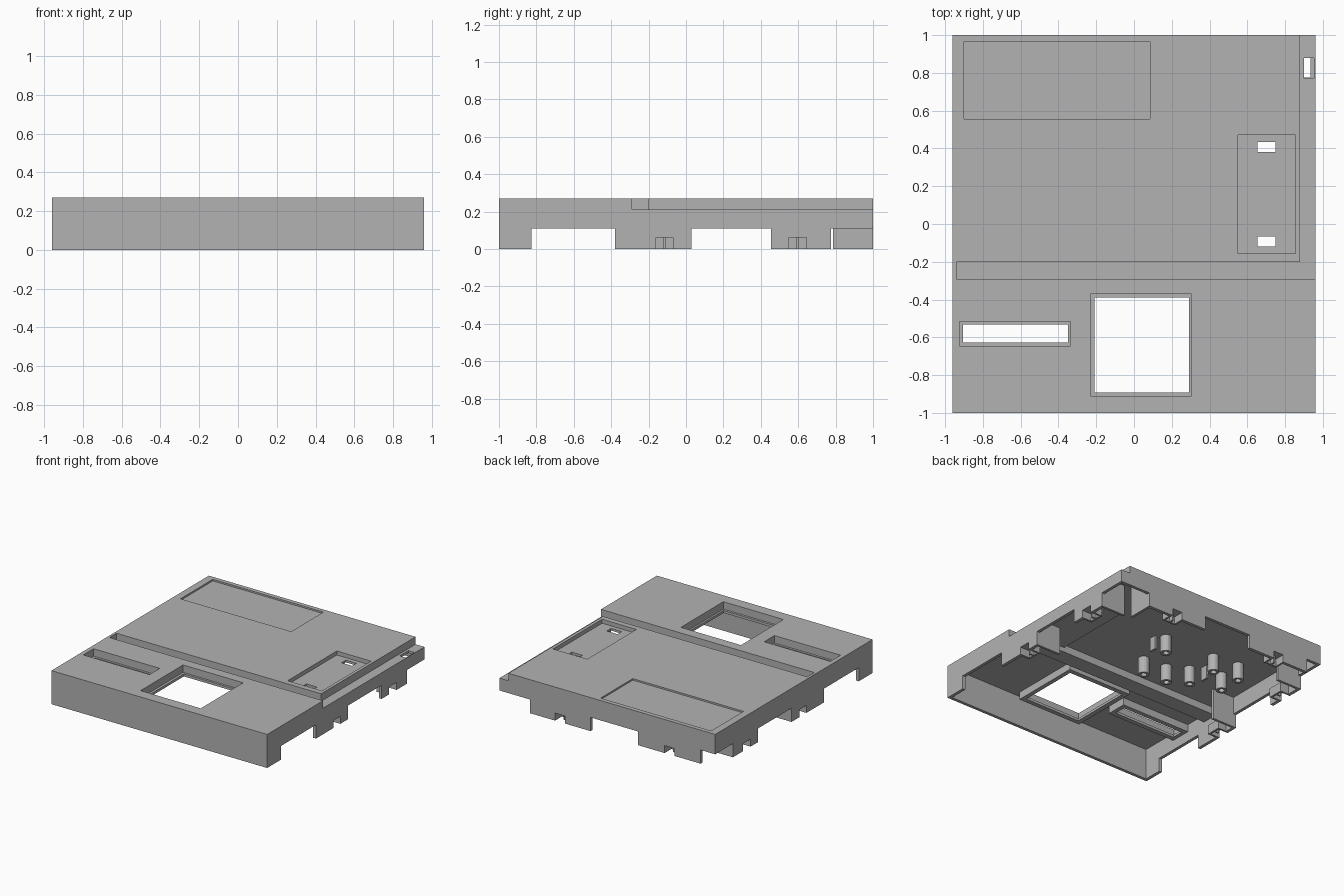
import bpy

scene = bpy.context.scene
old = bpy.data.objects.get("Cube")
if old:
    bpy.data.objects.remove(old, do_unlink=True)

grey = bpy.data.materials.new("plain grey")
grey.use_nodes = True
grey.diffuse_color = (0.45, 0.45, 0.45, 1)
grey.node_tree.nodes["Principled BSDF"].inputs["Base Color"].default_value = (0.45, 0.45, 0.45, 1)


def box(name, x, y, z):
    """Box from (low, high) ranges."""
    bpy.ops.mesh.primitive_cube_add(size=1)
    ob = bpy.context.object
    ob.name = name
    for v in ob.data.vertices:
        v.co = [r[0] if c < 0 else r[1] for c, r in zip(v.co, (x, y, z))]
    ob.data.materials.append(grey)
    return ob


def tube(name, x, y, radius, z):
    bpy.ops.mesh.primitive_cylinder_add(vertices=20, radius=radius, depth=z[1] - z[0],
                                        location=(x, y, sum(z) / 2))
    ob = bpy.context.object
    ob.name = name
    ob.data.materials.append(grey)
    return ob


def combine(target, tool, operation):
    mod = target.modifiers.new("combine", 'BOOLEAN')
    mod.operation = operation
    mod.solver = 'EXACT'
    mod.object = tool
    bpy.context.view_layer.update()
    bpy.context.view_layer.objects.active = target
    bpy.ops.object.modifier_apply(modifier=mod.name)
    bpy.data.objects.remove(tool, do_unlink=True)


def cut(target, x, y, z):
    combine(target, box("cutter", x, y, z), 'DIFFERENCE')


def add(target, x, y, z):
    combine(target, box("addition", x, y, z), 'UNION')


THROUGH = (-0.2, 0.5)
GAP = (-0.2, 0.11)
WALL = 0.025

# Recessed windows: outer rim and rim widths
windows = [((-0.23, 0.305), (-0.91, -0.37)), ((-0.925, -0.335), (-0.645, -0.515))]

# Hollow inside, leaving material under the groove, ledge, windows and pocket
cavity = box("cavity", (-0.96 + WALL, 0.96 - WALL), (-1 + WALL, 1 - WALL), (-0.2, 0.25))
cut(cavity, (-1.1, 1.1), (-0.31, -0.18), (0.19, 0.5))
cut(cavity, (0.86, 1.1), (-0.25, 1.1), (0.19, 0.5))
cut(cavity, (0.53, 0.9), (-0.17, 0.49), (0.22, 0.5))
for (x0, x1), (y0, y1) in windows:
    cut(cavity, (x0 - 0.02, x1 + 0.02), (y0 - 0.02, y1 + 0.02), (0.19, 0.5))

shell = box("cover_shell", (-0.96, 0.96), (-1, 1), (0, 0.27))
combine(shell, cavity, 'DIFFERENCE')

# Gaps between the legs: sides, back corners, back middle
for y in [(-0.825, -0.38), (0.03, 0.455)]:
    cut(shell, (-1.1, 1.1), y, GAP)
cut(shell, (0.69, 1.1), (0.775, 1.1), GAP)
cut(shell, (-1.1, -0.83), (0.775, 1.1), GAP)
cut(shell, (-0.275, 0.15), (0.9, 1.1), GAP)

# Clip notches through the legs
side_clips = [(-0.16, -0.07), (0.55, 0.645)]
back_clips = [(0.375, 0.465), (-0.6, -0.51)]
for y in side_clips:
    cut(shell, (-1.1, -0.9), y, (-0.2, 0.06))
    cut(shell, (0.9, 1.1), y, (-0.2, 0.06))
for x in back_clips:
    cut(shell, x, (0.94, 1.1), (-0.2, 0.06))


def span(side, a, b):
    return tuple(sorted((side * a, side * b)))


# Clip brackets behind the notches: back plate, roof, cheeks and a middle rib
def clip_parts(lo, hi):
    mid = (lo + hi) / 2
    return [((lo - 0.015, hi + 0.015), 0.10, 0.085, (0, 0.075)),
            ((lo - 0.015, hi + 0.015), 0.10, 0.01, (0.06, 0.075)),
            ((lo - 0.015, lo), 0.10, 0.01, (0, 0.075)),
            ((hi, hi + 0.015), 0.10, 0.01, (0, 0.075)),
            ((mid - 0.006, mid + 0.006), 0.10, 0.05, (0, 0.075))]


for clip in side_clips:
    for along, deep, near, z in clip_parts(*clip):
        for side in (-1, 1):
            add(shell, span(side, 0.96 - deep, 0.96 - near), along, z)
for clip in back_clips:
    for along, deep, near, z in clip_parts(*clip):
        add(shell, along, (1 - deep, 1 - near), z)

# Stiffening ribs at the leg ends
for side in (-1, 1):
    for y in (0.03, 0.775):
        add(shell, span(side, 0.74, 0.95), (y - 0.02, y), (0, 0.26))
add(shell, (0.67, 0.69), (0.785, 0.99), (0, 0.26))

# Hollow screw posts under the top
posts = [(0.02, 0.39), (-0.41, 0.15), (-0.26, 0.06), (-0.43, 0.40),
         (-0.65, 0.23), (-0.65, 0.42), (-0.06, 0.04)]
for x, y in posts:
    combine(shell, tube("post", x, y, 0.042, (0.115, 0.26)), 'UNION')
    combine(shell, tube("bore", x, y, 0.022, (0.05, 0.2)), 'DIFFERENCE')
for x, y in [(0.09, 0.33), (-0.48, 0.24)]:
    add(shell, (x - 0.008, x + 0.008), (y - 0.03, y + 0.03), (0.14, 0.26))

# Top details: groove, side ledge, shallow panel, deep pocket
cut(shell, (-0.94, 1.1), (-0.29, -0.2), (0.21, 0.5))
cut(shell, (0.88, 1.1), (-0.25, 1.1), (0.21, 0.5))
cut(shell, (-0.9, 0.085), (0.555, 0.965), (0.257, 0.5))
cut(shell, (0.55, 0.855), (-0.155, 0.47), (0.238, 0.5))

# Windows with a stepped rim
for (x0, x1), (y0, y1) in windows:
    cut(shell, (x0, x1), (y0, y1), (0.21, 0.5))
    cut(shell, (x0 + 0.02, x1 - 0.015), (y0 + 0.018, y1 - 0.018), THROUGH)

# Small through holes in the pocket and the ledge
for y in [(-0.12, -0.065), (0.38, 0.435)]:
    cut(shell, (0.655, 0.75), y, (0.15, 0.5))
cut(shell, (0.9, 0.953), (0.77, 0.88), (0.15, 0.5))
